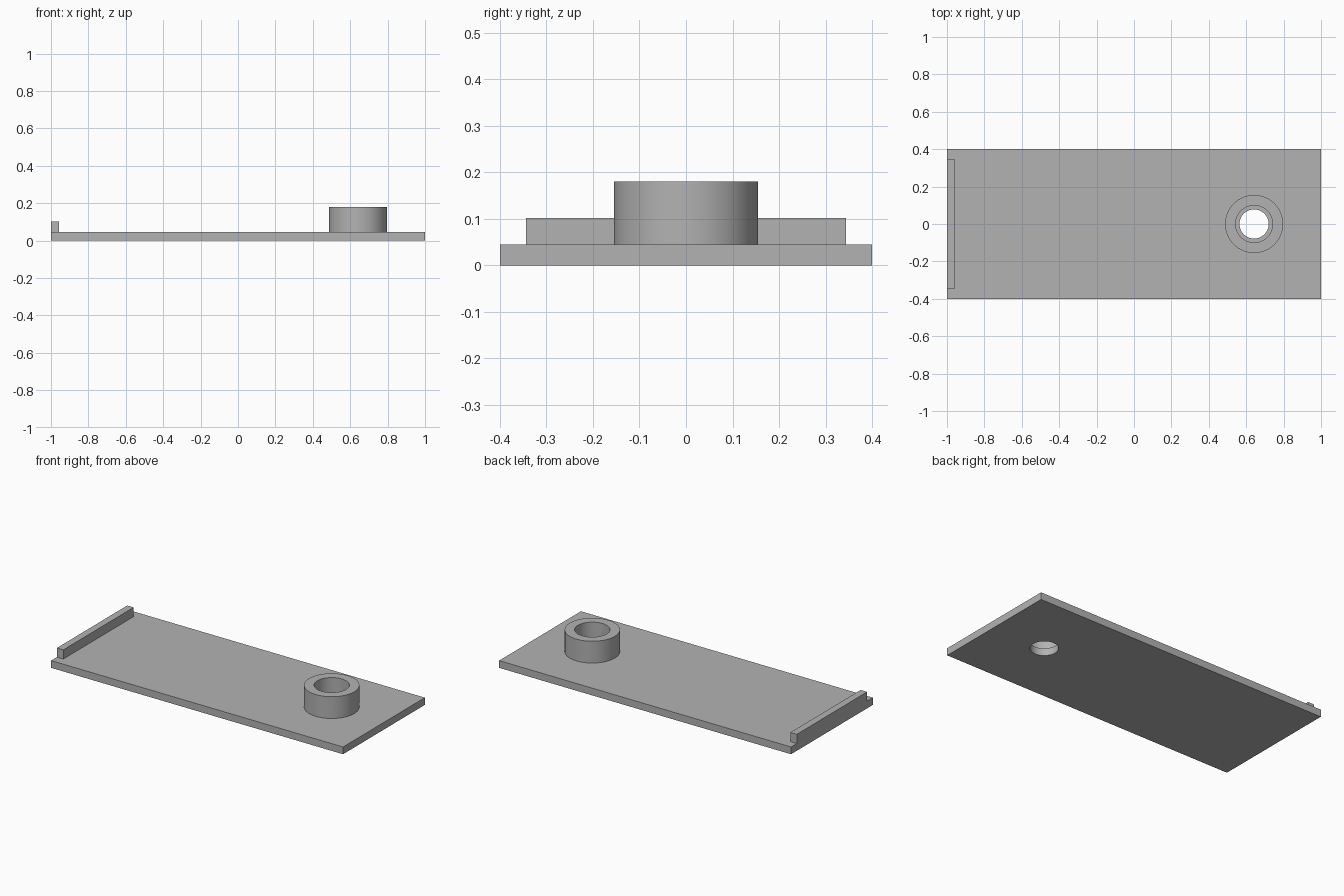
import bpy
import math

cube = bpy.data.objects.get("Cube")
if cube:
    bpy.data.objects.remove(cube, do_unlink=True)

PLATE_TOP = 0.045
BOSS_X = 0.642
SIDES = 96

# One plain grey for every part
grey = bpy.data.materials.new("plain_grey")
grey.use_nodes = True
colour = (0.45, 0.45, 0.45, 1)
grey.diffuse_color = colour
grey.node_tree.nodes["Principled BSDF"].inputs["Base Color"].default_value = colour


def box(name, x, y, z):
    """Box spanning the given (low, high) ranges."""
    spans = (x, y, z)
    bpy.ops.mesh.primitive_cube_add(size=1, location=[(a + b) / 2 for a, b in spans])
    part = bpy.context.object
    part.name = name
    part.scale = [b - a for a, b in spans]
    bpy.ops.object.transform_apply(location=False, rotation=False, scale=True)
    part.data.materials.append(grey)
    return part


def cylinder(name, radius, low, high):
    """Upright cylinder on the boss axis."""
    bpy.ops.mesh.primitive_cylinder_add(vertices=SIDES, radius=radius, depth=high - low,
                                        location=(BOSS_X, 0, (low + high) / 2))
    part = bpy.context.object
    part.name = name
    part.data.materials.append(grey)
    return part


def drill(part, radius, low, high):
    """Cut a round hole on the boss axis, then smooth the curved walls."""
    cutter = cylinder("hole_cutter", radius, low, high)
    cutter.hide_render = True
    cut = part.modifiers.new("hole", 'BOOLEAN')
    cut.operation = 'DIFFERENCE'
    cut.solver = 'EXACT'
    cut.object = cutter
    bpy.ops.object.select_all(action='DESELECT')
    part.select_set(True)
    bpy.context.view_layer.objects.active = part
    bpy.ops.object.modifier_apply(modifier=cut.name)
    bpy.data.objects.remove(cutter, do_unlink=True)
    bpy.ops.object.shade_smooth_by_angle(angle=math.radians(30))


# Base plate with the narrower through hole
plate = box("base_plate", (-1, 1), (-0.4, 0.4), (0, PLATE_TOP))
drill(plate, 0.078, -0.1, 0.2)

# Raised round boss with the wider bore
boss = cylinder("round_boss", 0.155, PLATE_TOP, 0.18)
drill(boss, 0.099, -0.1, 0.3)

# Low lip along the far end
box("end_lip", (-1, -0.956), (-0.344, 0.344), (PLATE_TOP, 0.102))
